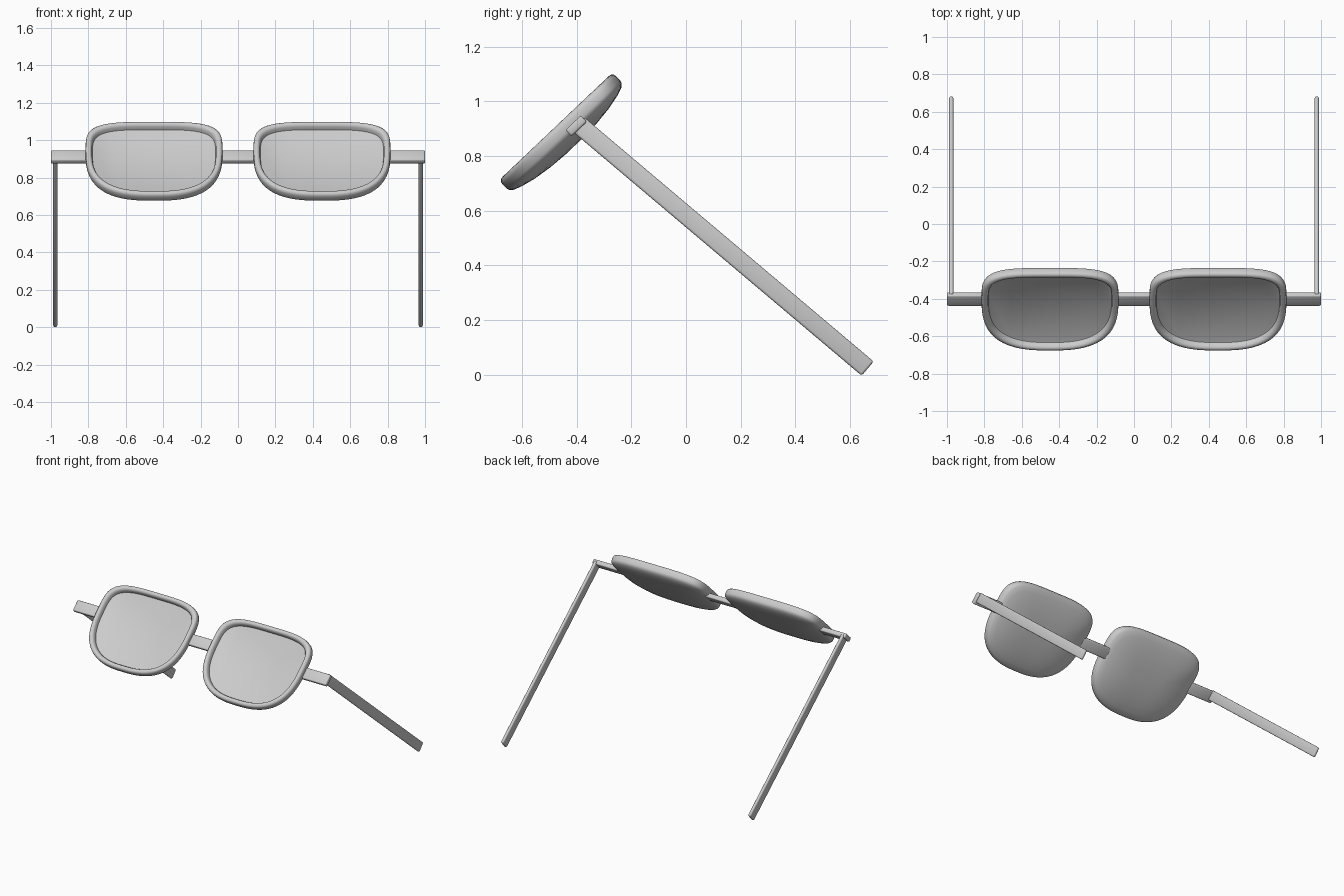
import bpy, bmesh
from math import sin, cos, pi
from mathutils import Vector, Matrix

if "Cube" in bpy.data.objects:
    bpy.data.objects.remove(bpy.data.objects["Cube"])

# Tilted frame plane: UP runs along the lens height, BACK towards the wearer
ORIGIN = Vector((0, -0.684, 0.711))
UP = Vector((0, 0.726, 0.688)).normalized()
BACK = Vector((0, UP.z, -UP.y))


def place(x, v, d):
    return ORIGIN + Vector((x, 0, 0)) + UP * v + BACK * d


def finish(name, bm):
    bmesh.ops.recalc_face_normals(bm, faces=bm.faces[:])
    me = bpy.data.meshes.new(name)
    bm.to_mesh(me)
    bm.free()
    ob = bpy.data.objects.new(name, me)
    bpy.context.collection.objects.link(ob)
    bpy.ops.object.select_all(action='DESELECT')
    ob.select_set(True)
    bpy.context.view_layer.objects.active = ob
    bpy.ops.object.shade_smooth_by_angle(angle=0.7)
    return ob


def spow(c, e):
    return (abs(c) ** e) * (1 if c >= 0 else -1)


# Lens with rim: squarish top, rounder bottom, recessed flat front, domed back
HW, TOP, LOW, MID = 0.366, 0.213, 0.36, 0.36
PROFILE = [(0.041, 0.036), (0.037, 0.034), (0.034, 0.015), (0.028, 0.004),
           (0.019, 0.0), (0.009, 0.002), (0.002, 0.009), (0.0, 0.02),
           (0.0, 0.042), (0.004, 0.052), (0.015, 0.062), (0.045, 0.073),
           (0.1, 0.086), (0.17, 0.095), (0.24, 0.099)]


def lens(name, cx):
    bm = bmesh.new()
    rings = []
    n = 96
    for inset, depth in PROFILE:
        kx, kv = 1 - inset / HW, 1 - inset / 0.2865
        ring = []
        for i in range(n):
            a = 2 * pi * i / n
            upper = sin(a) >= 0
            e = 2 / (3.8 if upper else 2.7)
            x = HW * spow(cos(a), e)
            v = MID + (TOP if upper else LOW) * spow(sin(a), e)
            ring.append(bm.verts.new(place(cx + x * kx, 0.2865 + (v - 0.2865) * kv, depth)))
        rings.append(ring)
    for r, s in zip(rings, rings[1:]):
        for i in range(n):
            j = (i + 1) % n
            bm.faces.new((r[i], r[j], s[j], s[i]))
    bm.faces.new(rings[0])
    bm.faces.new(rings[-1])
    finish(name, bm)


# Bevelled bar with explicit axes
def bar(name, center, axes, size, bevel):
    bm = bmesh.new()
    bmesh.ops.create_cube(bm, size=1)
    bmesh.ops.scale(bm, vec=size, verts=bm.verts)
    bmesh.ops.bevel(bm, geom=bm.edges[:], offset=bevel, segments=3,
                    profile=0.5, affect='EDGES')
    rot = Matrix(axes).transposed().to_4x4()
    bm.transform(Matrix.Translation(center) @ rot)
    finish(name, bm)


X = Vector((1, 0, 0))
bar("bridge", place(0, 0.342, 0.05), (X, UP, BACK), (0.23, 0.078, 0.032), 0.008)

# Temple arm axis in the side plane
start, end = Vector((0, -0.395, 0.917)), Vector((0, 0.664, 0.023))
arm = (end - start).normalized()
arm_up = Vector((0, -arm.z, arm.y))

for side, s in (("left", -1), ("right", 1)):
    lens(side + "_lens", s * 0.449)
    bar(side + "_hinge_bar", place(s * 0.897, 0.342, 0.05), (X, UP, BACK),
        (0.206, 0.078, 0.032), 0.008)
    bar(side + "_temple_arm", (start + end) / 2 + X * s * 0.977, (X, arm, arm_up),
        (0.022, (end - start).length, 0.068), 0.009)
